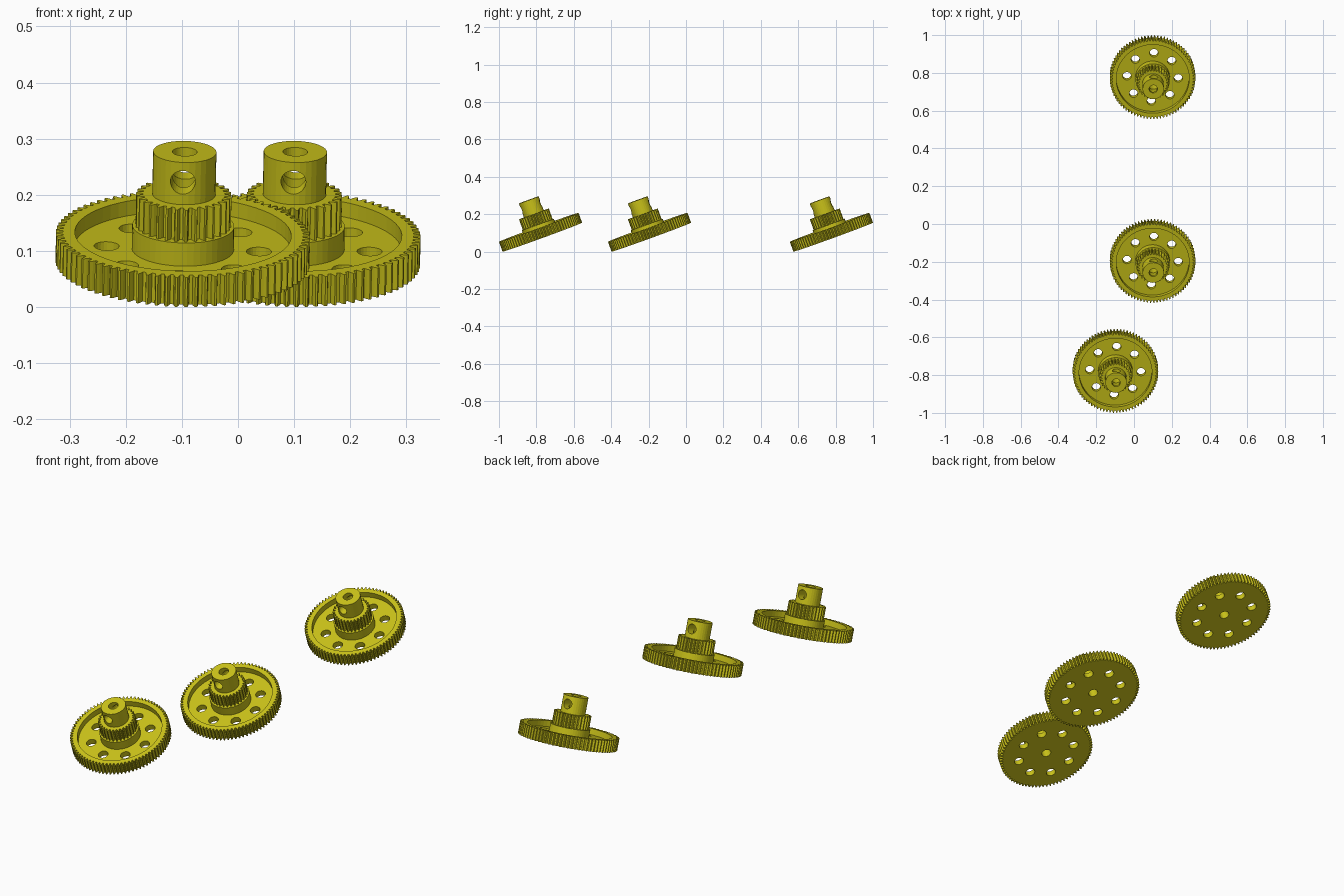
import bpy, bmesh
from math import sin, cos, pi, radians
from mathutils import Matrix

if "Cube" in bpy.data.objects:
    bpy.data.objects.remove(bpy.data.objects["Cube"])

metal = bpy.data.materials.new("brass_yellow")
metal.diffuse_color = (0.6, 0.55, 0.01, 1)
metal.use_nodes = True
metal.node_tree.nodes["Principled BSDF"].inputs["Base Color"].default_value = metal.diffuse_color


def circle(r, n=32):
    return [(r * cos(2 * pi * i / n), r * sin(2 * pi * i / n)) for i in range(n)]


def toothed(root, tip, teeth):
    # One tooth: two wide root points, two flank points, two narrow tip points
    mid = (root + tip) / 2
    shape = [(-0.32, root), (-0.24, mid), (-0.11, tip),
             (0.11, tip), (0.24, mid), (0.32, root)]
    return [(r * cos(2 * pi * (i + f) / teeth), r * sin(2 * pi * (i + f) / teeth))
            for i in range(teeth) for f, r in shape]


def prism(name, outline, z0, z1, matrix=Matrix()):
    bm = bmesh.new()
    low = [bm.verts.new((x, y, z0)) for x, y in outline]
    high = [bm.verts.new((x, y, z1)) for x, y in outline]
    bm.faces.new(low[::-1])
    bm.faces.new(high)
    n = len(outline)
    for i in range(n):
        j = (i + 1) % n
        bm.faces.new((low[i], low[j], high[j], high[i]))
    bm.transform(matrix)
    me = bpy.data.meshes.new(name)
    bm.to_mesh(me)
    bm.free()
    ob = bpy.data.objects.new(name, me)
    bpy.context.collection.objects.link(ob)
    return ob


helpers = []


def combine(body, other, operation):
    mod = body.modifiers.new(other.name, 'BOOLEAN')
    mod.operation, mod.object, mod.solver = operation, other, 'EXACT'
    other.hide_render = True
    helpers.append(other)


# Large toothed wheel with a recessed web
body = prism("gear_body", toothed(0.214, 0.2265, 80), 0, 0.056)
combine(body, prism("recess", circle(0.193, 64), 0.028, 0.1), 'DIFFERENCE')

# Collar, small pinion and hub stacked on the web
combine(body, prism("collar", circle(0.091, 48), 0.01, 0.072), 'UNION')
combine(body, prism("pinion", toothed(0.073, 0.085, 30), 0.06, 0.132), 'UNION')
combine(body, prism("hub", circle(0.0565), 0.05, 0.212), 'UNION')

# Shaft bore, set-screw cross hole and eight web holes
combine(body, prism("bore", circle(0.0222), -0.05, 0.3), 'DIFFERENCE')
cross = Matrix.Translation((0, 0, 0.174)) @ Matrix.Rotation(pi / 2, 4, 'X')
combine(body, prism("screw_hole", circle(0.0222), -0.1, 0.1, cross), 'DIFFERENCE')
for k in range(8):
    a = k * pi / 4
    place = Matrix.Translation((0.136 * cos(a), 0.136 * sin(a), 0))
    combine(body, prism("web_hole", circle(0.0225, 24), -0.05, 0.04, place), 'DIFFERENCE')

# Bake the finished gear, then remove the construction objects
bpy.context.view_layer.update()
gear = bpy.data.meshes.new_from_object(
    body.evaluated_get(bpy.context.evaluated_depsgraph_get()))
gear.materials.clear()
gear.materials.append(metal)
for ob in helpers + [body]:
    bpy.data.objects.remove(ob, do_unlink=True)

# Three identical gears, all tilted toward the front
tilt = (Matrix.Rotation(radians(1.2), 4, 'Y') @ Matrix.Rotation(radians(20), 4, 'X')
        @ Matrix.Rotation(radians(-2.5), 4, 'Z'))
for name, x, y in (("front_gear", -0.099, -0.768),
                   ("middle_gear", 0.098, -0.1855),
                   ("back_gear", 0.098, 0.787)):
    ob = bpy.data.objects.new(name, gear)
    ob.matrix_world = Matrix.Translation((x, y, 0.0776)) @ tilt
    bpy.context.collection.objects.link(ob)
